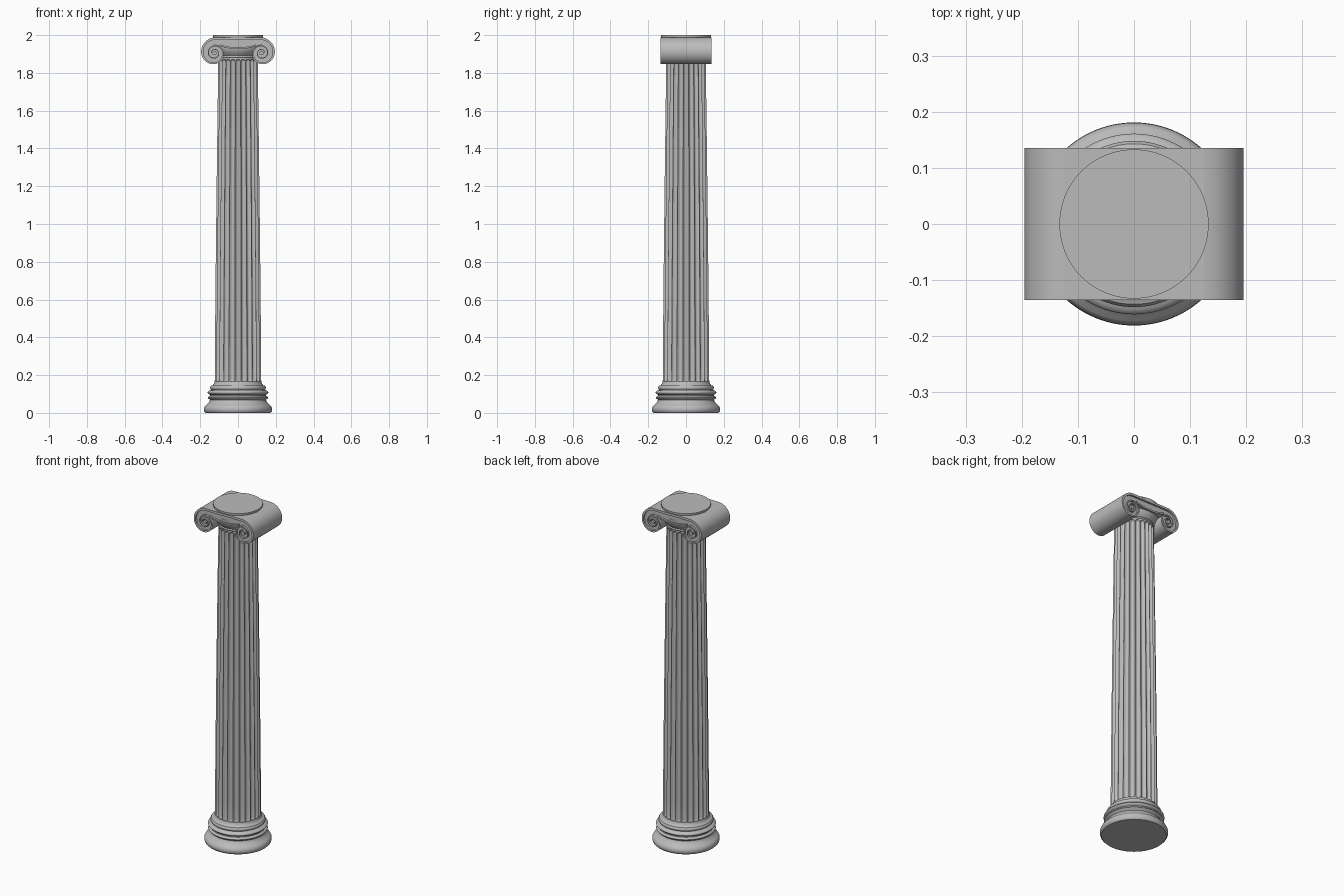
import bpy, bmesh
from math import sin, cos, pi, sqrt, radians

cube = bpy.data.objects.get("Cube")
if cube:
    bpy.data.objects.remove(cube, do_unlink=True)

stone = bpy.data.materials.new("grey stone")
stone.use_nodes = True
GREY = (0.5, 0.5, 0.5, 1)
stone.diffuse_color = GREY
stone.node_tree.nodes["Principled BSDF"].inputs["Base Color"].default_value = GREY


def finish(name, bm, angle=35):
    bmesh.ops.recalc_face_normals(bm, faces=bm.faces)
    mesh = bpy.data.meshes.new(name)
    bm.to_mesh(mesh)
    bm.free()
    obj = bpy.data.objects.new(name, mesh)
    bpy.context.collection.objects.link(obj)
    mesh.materials.append(stone)
    bpy.ops.object.select_all(action='DESELECT')
    obj.select_set(True)
    bpy.context.view_layer.objects.active = obj
    bpy.ops.object.shade_smooth_by_angle(angle=radians(angle))
    return obj


def loft(name, rings, closed_ends=True, angle=35):
    """Skin a list of closed rings of points."""
    bm = bmesh.new()
    loops = [[bm.verts.new(p) for p in ring] for ring in rings]
    n = len(loops[0])
    for a, b in zip(loops, loops[1:]):
        for i in range(n):
            j = (i + 1) % n
            bm.faces.new((a[i], a[j], b[j], b[i]))
    if closed_ends:
        bm.faces.new(loops[0])
        bm.faces.new(loops[-1])
    return finish(name, bm, angle)


def lathe(name, profile, n=96):
    return loft(name, [[(r * cos(2 * pi * i / n), r * sin(2 * pi * i / n), z)
                        for i in range(n)] for r, z in profile])


def prism(name, outline, depth):
    """Extrude an x-z outline evenly to front and back."""
    return loft(name, [[(x, y, z) for x, z in outline] for y in (-depth, depth)])


def band(name, outer, inner, depth):
    """Sweep a strip between two x-z lines through the full depth."""
    return loft(name, [[(a, -depth, b), (a, depth, b), (c, depth, d), (c, -depth, d)]
                       for (a, b), (c, d) in zip(outer, inner)])


# Moulded base: flared foot, twin rings and upper roll
def roll(r, z, h, bulge, steps=8):
    return [(r + bulge * sin(pi * i / steps), z + h * i / steps) for i in range(steps + 1)]


foot = [(0.172, 0), (0.178, 0.006), (0.181, 0.016), (0.180, 0.026), (0.175, 0.036)]
foot += [(0.148 + 0.025 * (1 - sin(pi / 2 * t / 6)), 0.038 + 0.034 * t / 6) for t in range(7)]
lathe("base_foot", foot)
lathe("base_moulding", [(0.148, 0.068)] + roll(0.154, 0.074, 0.014, 0.006)
      + [(0.148, 0.09), (0.148, 0.096)] + roll(0.152, 0.098, 0.02, 0.009)
      + [(0.145, 0.12)] + roll(0.143, 0.122, 0.022, 0.005)
      + [(0.134, 0.146), (0.130, 0.15), (0.126, 0.158), (0.124, 0.166)])

# Fluted shaft with rounded flute ends and slight swelling
FLUTES, STEPS = 24, 10
Z0, Z1 = 0.15, 1.89


def shaft_ring(z):
    t = (z - Z0) / (Z1 - Z0)
    radius = 0.124 - 0.019 * t ** 1.3
    end = max(0, 1 - min(z - Z0 - 0.012, Z1 - 0.018 - z) / 0.014)
    ring = []
    for i in range(FLUTES * STEPS):
        across = ((i % STEPS) / STEPS - 0.5) / 0.41
        cut = 0.013 * sqrt(max(0, 1 - across ** 2 - end ** 2))
        a = 2 * pi * (i - STEPS / 2) / (FLUTES * STEPS)
        ring.append(((radius - cut) * cos(a), (radius - cut) * sin(a), z))
    return ring


ends = [0.012 + 0.0028 * i for i in range(6)]
heights = [Z0] + [Z0 + e for e in ends]
heights += [Z0 + 0.026 + (Z1 - Z0 - 0.058) * i / 16 for i in range(1, 16)]
heights += [Z1 - 0.006 - e for e in reversed(ends)] + [Z1]
loft("fluted_shaft", [shaft_ring(z) for z in heights], angle=40)

# Neck ring and cushion under the capital
lathe("capital_cushion", [(0.1, 1.876)] + roll(0.105, 1.88, 0.012, 0.004)
      + [(0.106, 1.893), (0.112, 1.9), (0.12, 1.912), (0.126, 1.925), (0.126, 1.95)])

# Scrolled capital
CX, CZ, R, SHRINK = 0.125, 1.905, 0.083, 0.5
DEPTH, FACE = 0.135, 0.124


def spiral(side, turns, scale=1.0, first=0.0, n=48):
    pts = []
    for i in range(int(first * n), int(turns * n) + 1):
        t = i / n
        r = R * SHRINK ** t * scale
        pts.append((side * (CX + r * sin(2 * pi * t)), CZ + r * cos(2 * pi * t)))
    return pts


for side, label in ((1, "left"), (-1, "right")):
    prism(label + "_scroll_core", spiral(side, 1, 0.95), FACE)
    band(label + "_scroll_rim", spiral(side, 2.25), spiral(side, 2.25, 0.84), DEPTH)
    eye = [(side * CX + 0.011 * cos(pi * i / 12), CZ + 0.011 * sin(pi * i / 12))
           for i in range(24)]
    prism(label + "_scroll_eye", eye, DEPTH)

# Sagging channel that joins the scrolls, with raised edges
TOP = CZ + R
sag = [(0.096 * i / 10, 1.926 + 0.016 * (i / 10) ** 2) for i in range(-10, 11)]
prism("channel_panel", [(-CX, TOP - 0.004)] + [(-CX, 1.95)] + sag
      + [(CX, 1.95), (CX, TOP - 0.004)], FACE)
band("channel_lower_rim", sag, [(x, z + 0.009) for x, z in sag], DEPTH - 0.001)
band("channel_top_rim", [(-CX, TOP), (CX, TOP)],
     [(-CX, TOP - 0.013), (CX, TOP - 0.013)], DEPTH)

# Round cap plate
lathe("cap_plate", [(0.128, 1.98), (0.132, 1.988), (0.133, 1.991), (0.133, 2.0)])
